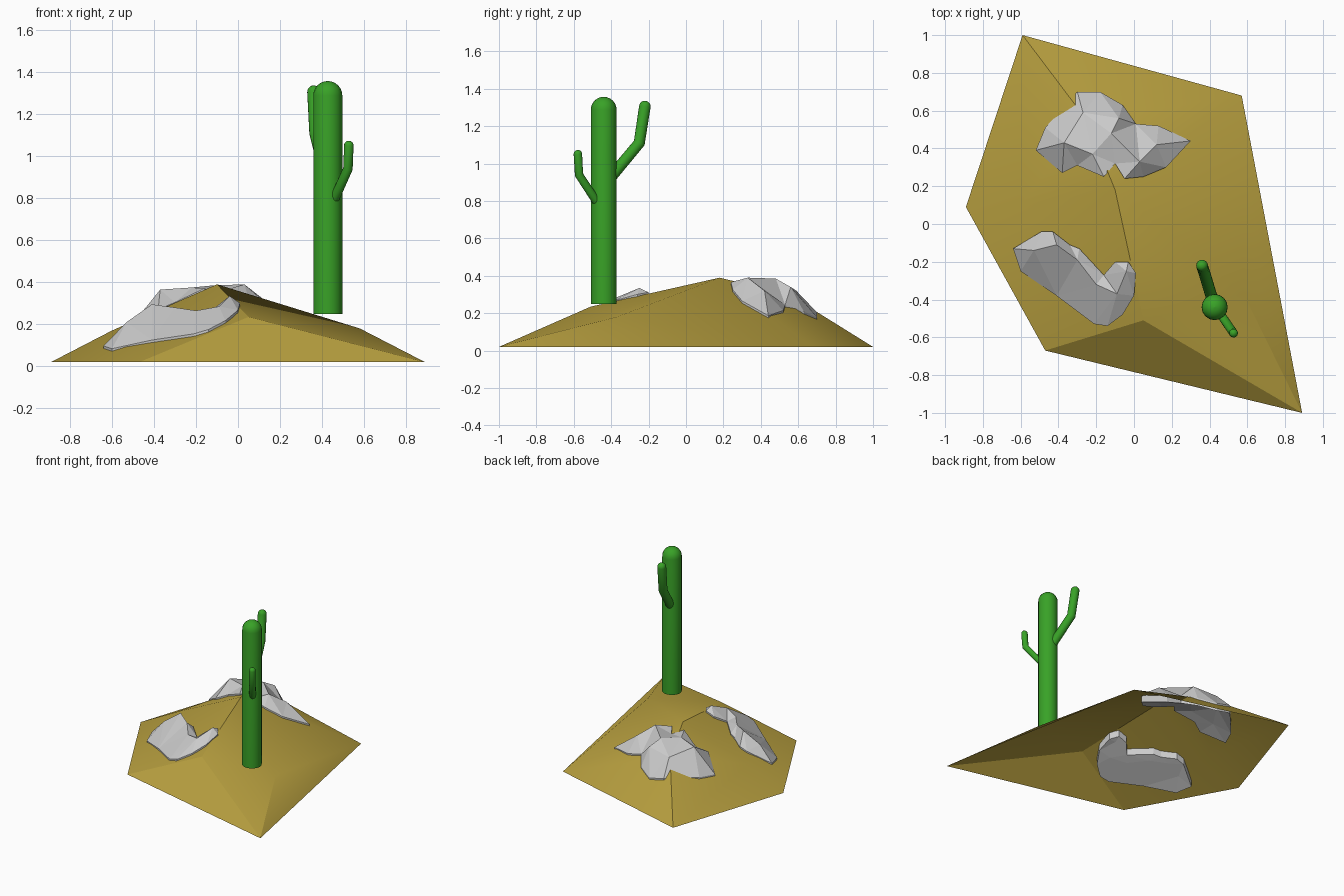
import bpy, bmesh, math
from mathutils import Vector
from mathutils.bvhtree import BVHTree
from mathutils.geometry import delaunay_2d_cdt

if "Cube" in bpy.data.objects:
    bpy.data.objects.remove(bpy.data.objects["Cube"])


def material(name, color):
    m = bpy.data.materials.new(name)
    m.diffuse_color = (*color, 1)
    m.use_nodes = True
    m.node_tree.nodes["Principled BSDF"].inputs["Base Color"].default_value = m.diffuse_color
    return m


def smooth(ob, angle):
    bpy.ops.object.select_all(action='DESELECT')
    ob.select_set(True)
    bpy.context.view_layer.objects.active = ob
    bpy.ops.object.shade_smooth_by_angle(angle=math.radians(angle))


def mesh_object(name, verts, faces, mat=None):
    me = bpy.data.meshes.new(name)
    me.from_pydata(verts, [], faces)
    ob = bpy.data.objects.new(name, me)
    bpy.context.collection.objects.link(ob)
    if mat:
        me.materials.append(mat)
    return ob


sand = material("sand", (0.48, 0.35, 0.05))
green = material("cactus_green", (0.04, 0.36, 0.02))

# Sand mound: open five-cornered shell with a peak and a few shoulder points
corners = [(-.59, 1), (.57, .68), (.89, -1), (-.47, -.67), (-.89, .09)]
mound_verts = [(x, y, .02) for x, y in corners] + [
    (-.1, .18, .39), (.05, -.51, .235), (.58, -.37, .18),
    (-.25, .55, .30), (-.6, .1, .17)]
mound_faces = [(0, 4, 9), (0, 9, 8), (9, 5, 8), (0, 8, 1), (8, 5, 1),
               (1, 5, 7), (1, 7, 2), (5, 6, 7), (6, 2, 7), (6, 3, 2),
               (5, 9, 6), (9, 3, 6), (9, 4, 3)]
mound = mesh_object("sand_mound", mound_verts, mound_faces, sand)
smooth(mound, 24)
ground = BVHTree.FromPolygons([Vector(v) for v in mound_verts], mound_faces)


def ground_z(x, y):
    return ground.ray_cast(Vector((x, y, 5)), Vector((0, 0, -1)))[0].z


# Rocks: faceted shells whose rim follows the mound, with a sunken underside
def rock(name, outline, tops, sink=.05):
    n = len(outline)
    pts = [Vector(p) for p in outline] + [Vector(p[:2]) for p in tops]
    flat, _, tris, orig, _, _ = delaunay_2d_cdt(pts, [], [list(range(n))], 1, 1e-5)
    upper, lower = [], []
    for p, o in zip(flat, orig):
        g = ground_z(*p)
        i = o[0] if o else 0
        upper.append((p.x, p.y, tops[i - n][2] if i >= n else g + .012))
        lower.append((p.x, p.y, g - sink))
    k = len(flat)
    faces = [tuple(t) for t in tris] + [tuple(v + k for v in reversed(t)) for t in tris]
    ids = {o: i for i, lst in enumerate(orig) for o in lst}
    for i in range(n):
        a, b = ids[i], ids[(i + 1) % n]
        faces.append((a, b, b + k, a + k))
    ob = mesh_object(name, upper + lower, faces)
    bm = bmesh.new()
    bm.from_mesh(ob.data)
    bmesh.ops.recalc_face_normals(bm, faces=bm.faces)
    bm.to_mesh(ob.data)
    bm.free()


rock("back_rock",
     [(-.52, .39), (-.38, .27), (-.30, .31), (-.16, .25), (-.10, .32), (-.05, .24),
      (.05, .25), (.17, .30), (.30, .44), (.13, .52), (.01, .53), (-.06, .63),
      (-.18, .70), (-.30, .70), (-.47, .51)],
     [(-.37, .43, .365), (-.22, .37, .375), (-.12, .48, .385), (.03, .33, .39),
      (.12, .42, .32), (-.08, .56, .34), (-.27, .59, .32)])

rock("front_rock",
     [(-.64, -.13), (-.60, -.25), (-.41, -.38), (-.21, -.53), (-.14, -.54),
      (-.06, -.48), (0, -.38), (.01, -.26), (-.03, -.20), (-.10, -.20),
      (-.16, -.27), (-.29, -.13), (-.34, -.11), (-.43, -.04), (-.49, -.04)],
     [(-.41, -.11, .295), (-.30, -.19, .28), (-.20, -.32, .265),
      (-.04, -.25, .335), (-.09, -.37, .285), (-.53, -.14, .21)])


# Cactus: tubes along a path that finish in a round dome
def tube(name, path, r):
    path = [Vector(p) for p in path]
    d = (path[-1] - path[-2]).normalized()
    pts = [(p, 1) for p in path]
    for i in range(1, 7):
        t = math.pi / 2 * i / 6
        pts.append((path[-1] + d * r * math.sin(t), max(math.cos(t), .01)))
    cu = bpy.data.curves.new(name, 'CURVE')
    cu.dimensions = '3D'
    cu.bevel_depth = r
    cu.bevel_resolution = 6
    cu.use_fill_caps = True
    sp = cu.splines.new('POLY')
    sp.points.add(len(pts) - 1)
    for q, (p, s) in zip(sp.points, pts):
        q.co = (*p, 1)
        q.radius = s
    cu.materials.append(green)
    ob = bpy.data.objects.new(name, cu)
    bpy.context.collection.objects.link(ob)
    bpy.ops.object.select_all(action='DESELECT')
    ob.select_set(True)
    bpy.context.view_layer.objects.active = ob
    bpy.ops.object.convert(target='MESH')
    smooth(bpy.context.object, 40)


tube("cactus_trunk", [(.427, -.44, .25), (.427, -.44, 1.288)], .069)
tube("cactus_back_arm", [(.415, -.40, .93), (.37, -.25, 1.11), (.36, -.22, 1.305)], .031)
tube("cactus_front_arm", [(.46, -.48, .80), (.523, -.572, .94), (.527, -.578, 1.05)], .023)
